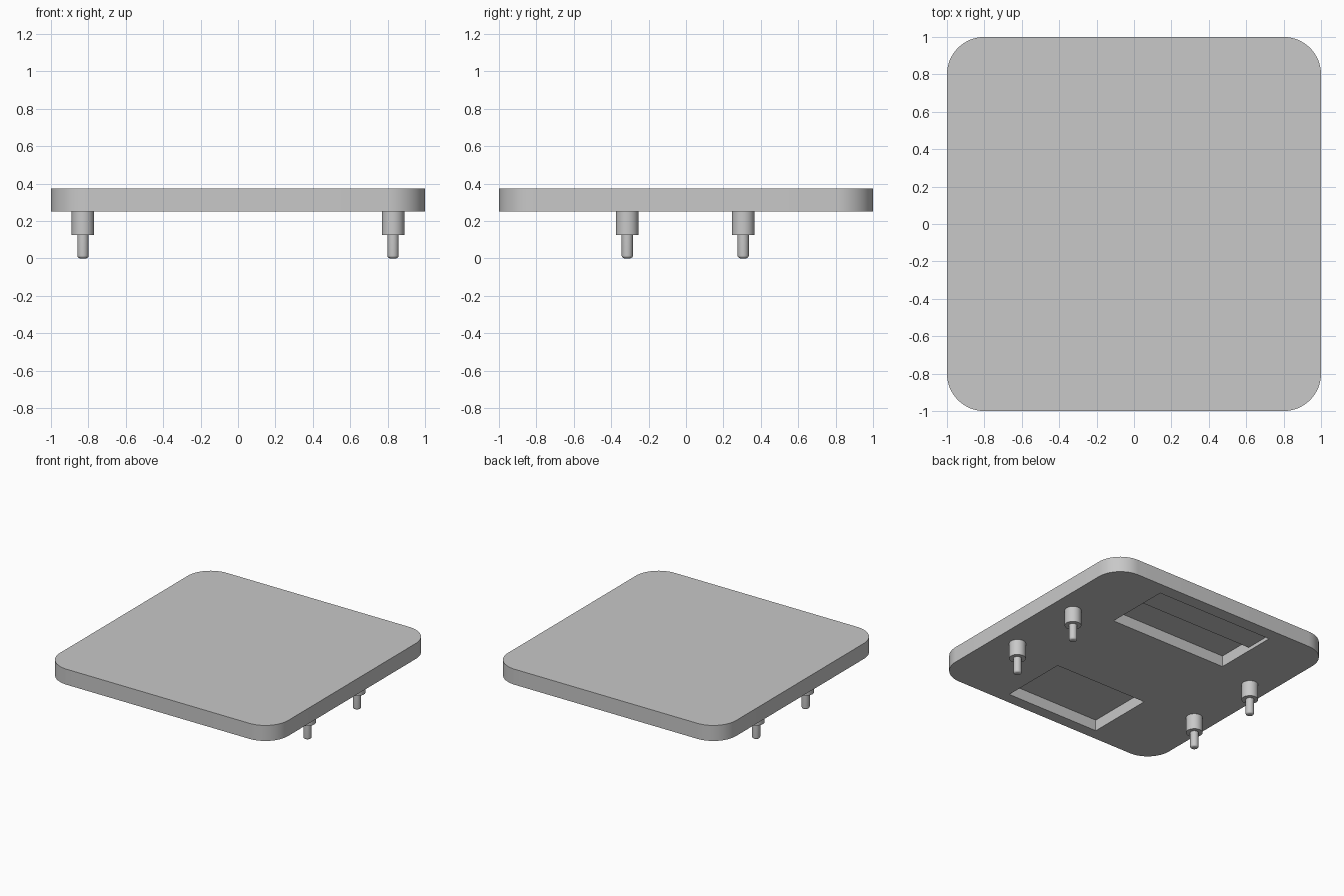
import bpy, bmesh, math
from mathutils import Vector

cube = bpy.data.objects.get("Cube")
if cube:
    bpy.data.objects.remove(cube, do_unlink=True)

GREY = (0.58, 0.58, 0.58, 1.0)
mat = bpy.data.materials.new("plain grey")
mat.use_nodes = True
mat.diffuse_color = GREY
mat.node_tree.nodes["Principled BSDF"].inputs["Base Color"].default_value = GREY

BASE, TOP = 0.25, 0.373      # underside and top of the plate
CORNER = 0.2                 # plate corner radius
DEEP, SHALLOW = 0.087, 0.028  # pocket depths


def add_object(name, bm):
    bmesh.ops.recalc_face_normals(bm, faces=bm.faces)
    mesh = bpy.data.meshes.new(name)
    bm.to_mesh(mesh)
    bm.free()
    mesh.materials.append(mat)
    obj = bpy.data.objects.new(name, mesh)
    bpy.context.collection.objects.link(obj)
    return obj


def make_active(obj):
    bpy.ops.object.select_all(action="DESELECT")
    obj.select_set(True)
    bpy.context.view_layer.objects.active = obj


def smooth(obj):
    make_active(obj)
    bpy.ops.object.shade_smooth_by_angle(angle=math.radians(35))


def prism(name, points, direction):
    """Extrude a closed outline along a vector."""
    bm = bmesh.new()
    face = bm.faces.new([bm.verts.new(p) for p in points])
    grown = bmesh.ops.extrude_face_region(bm, geom=[face], use_keep_orig=True)
    verts = [g for g in grown["geom"] if isinstance(g, bmesh.types.BMVert)]
    bmesh.ops.translate(bm, verts=verts, vec=Vector(direction))
    return add_object(name, bm)


def lathe(name, profile, location, steps=32):
    """Spin an (r, z) profile around the vertical axis."""
    bm = bmesh.new()
    verts = [bm.verts.new((r, 0, z)) for r, z in profile]
    edges = [bm.edges.new(pair) for pair in zip(verts, verts[1:])]
    bmesh.ops.spin(bm, geom=verts + edges, cent=(0, 0, 0), axis=(0, 0, 1),
                   angle=math.tau, steps=steps)
    bmesh.ops.remove_doubles(bm, verts=bm.verts, dist=1e-5)
    obj = add_object(name, bm)
    obj.location = location
    smooth(obj)
    return obj


# Plate with rounded corners
outline = []
for i, (sx, sy) in enumerate([(1, 1), (-1, 1), (-1, -1), (1, -1)]):
    for k in range(17):
        a = math.radians(90 * (i + k / 16))
        outline.append((sx * (1 - CORNER) + CORNER * math.cos(a),
                        sy * (1 - CORNER) + CORNER * math.sin(a), BASE))
plate = prism("plate", outline, (0, 0, TOP - BASE))

# Pockets in the underside, as (y, z) sections cut across x;
# the rear one has a shallower ledge
LOW = BASE - 0.03
pockets = [
    (0.51, [(0.38, LOW), (0.90, LOW), (0.90, BASE + SHALLOW),
            (0.673, BASE + SHALLOW), (0.673, BASE + DEEP), (0.38, BASE + DEEP)]),
    (0.405, [(-0.91, LOW), (-0.37, LOW), (-0.37, BASE + DEEP), (-0.91, BASE + DEEP)]),
]
for half, section in pockets:
    cutter = prism("pocket_cutter", [(-half, y, z) for y, z in section], (2 * half, 0, 0))
    cutter.hide_render = True
    cut = plate.modifiers.new("pocket", "BOOLEAN")
    cut.operation = "DIFFERENCE"
    cut.solver = "EXACT"
    cut.object = cutter
    make_active(plate)
    bpy.ops.object.modifier_apply(modifier=cut.name)
    bpy.data.objects.remove(cutter, do_unlink=True)
smooth(plate)

# Four feet: a wide collar and a thin pin with a rounded tip
R, TIP = 0.03, 0.015
pin_profile = [(0, 0)]
pin_profile += [(R - TIP + TIP * math.sin(a), TIP - TIP * math.cos(a))
                for a in (math.radians(15 * k) for k in range(7))]
pin_profile += [(R, 0.13)]
collar_profile = [(0, 0.126), (0.06, 0.126), (0.06, BASE)]
for side, x in (("left", 0.829), ("right", -0.829)):
    for end, y in (("front", -0.314), ("back", 0.306)):
        lathe(f"{end}_{side}_collar", collar_profile, (x, y, 0))
        lathe(f"{end}_{side}_pin", pin_profile, (x, y, 0))
